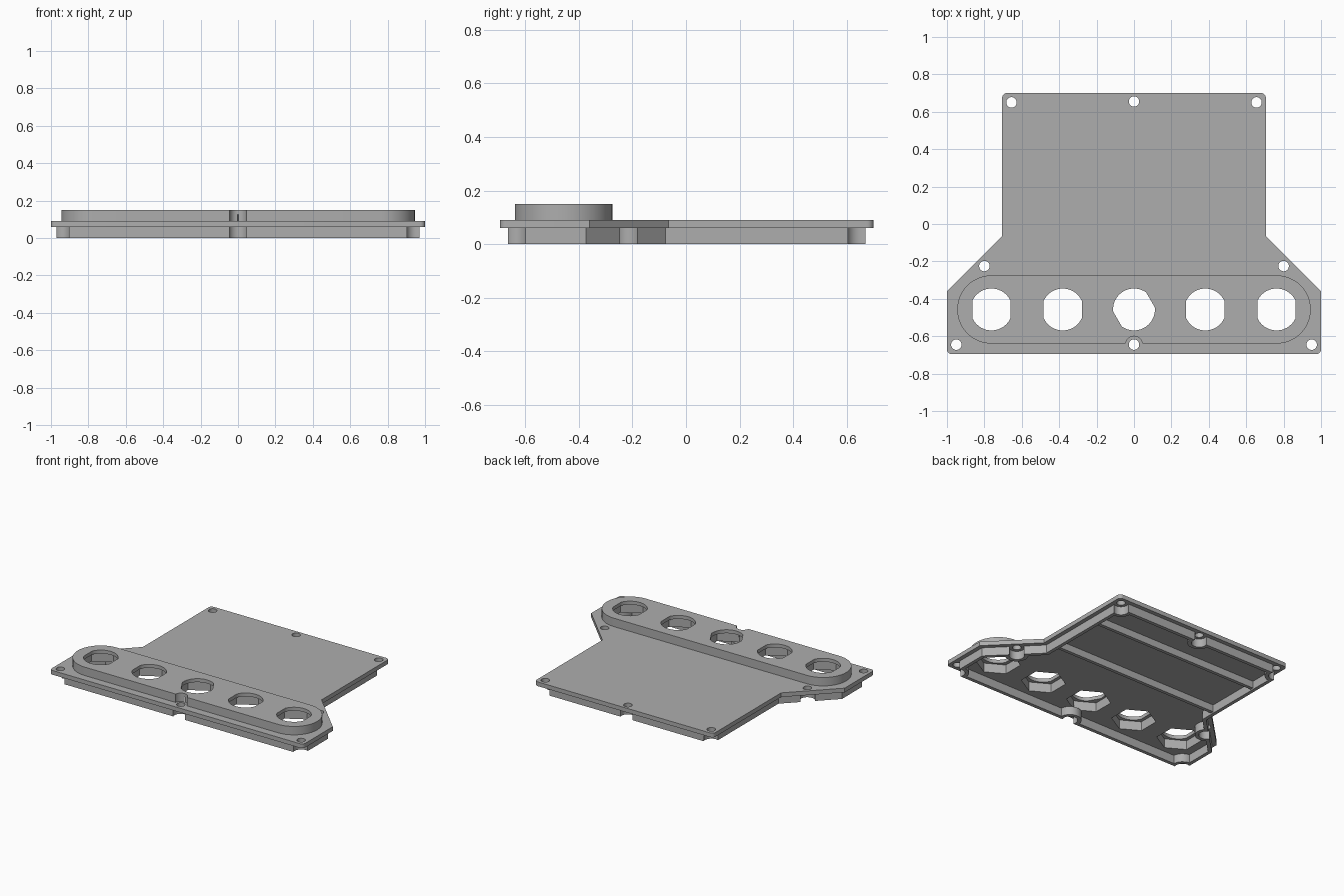
import bpy, bmesh
from math import sin, cos, pi, radians, sqrt, acos

cube = bpy.data.objects.get("Cube")
if cube:
    bpy.data.objects.remove(cube, do_unlink=True)

grey = bpy.data.materials.new("satin grey")
grey.use_nodes = True
colour = (0.42, 0.42, 0.42, 1)
grey.diffuse_color = colour
grey.node_tree.nodes["Principled BSDF"].inputs["Base Color"].default_value = colour


# 2D profiles
def arc(cx, cy, r, start, end, n=10):
    return [(cx + r * cos(start + (end - start) * i / n),
             cy + r * sin(start + (end - start) * i / n)) for i in range(n + 1)]


def circle(cx, cy, r, n=40):
    return arc(cx, cy, r, 0, 2 * pi, n)[:-1]


def outline(d):
    """Plate silhouette moved inwards by d."""
    side, neck, front, back, r = 1 - d, 0.705 - d, -0.695 + d, 0.70 - d, 0.025
    diagonal = 0.64 - d * sqrt(2)
    half = arc(side - r, front + r, r, -pi / 2, 0, 6)
    half += [(side, diagonal - side), (neck, diagonal - neck)]
    half += arc(neck - r, back - r, r, 0, pi / 2, 6)
    return half + [(-x, y) for x, y in reversed(half)]


def double_d(cx, cy, r, flat, turn):
    """Round hole with two opposite flats."""
    a = acos(flat / r)
    return (arc(cx, cy, r, turn + a, turn + pi - a, 18)
            + arc(cx, cy, r, turn + pi + a, turn + 2 * pi - a, 18))


# Solids
def prisms(name, profiles, z0, z1):
    bm = bmesh.new()
    for pts in profiles:
        face = bm.faces.new([bm.verts.new((x, y, z0)) for x, y in pts])
        new = bmesh.ops.extrude_face_region(bm, geom=[face])["geom"]
        bmesh.ops.translate(bm, vec=(0, 0, z1 - z0),
                            verts=[v for v in new if isinstance(v, bmesh.types.BMVert)])
    bmesh.ops.recalc_face_normals(bm, faces=bm.faces)
    mesh = bpy.data.meshes.new(name)
    bm.to_mesh(mesh)
    bm.free()
    mesh.materials.append(grey)
    ob = bpy.data.objects.new(name, mesh)
    bpy.context.collection.objects.link(ob)
    return ob


def activate(ob):
    bpy.ops.object.select_all(action="DESELECT")
    ob.select_set(True)
    bpy.context.view_layer.objects.active = ob


def cut(ob, profiles, z0, z1):
    cut_with(ob, prisms("cutter", profiles, z0, z1))


def cut_with(ob, cutter):
    cutter.hide_render = True
    mod = ob.modifiers.new("cut", "BOOLEAN")
    mod.operation, mod.solver, mod.object = "DIFFERENCE", "EXACT", cutter
    activate(ob)
    bpy.ops.object.modifier_apply(modifier=mod.name)
    bpy.data.objects.remove(cutter, do_unlink=True)


# Layout
screws = [(0, 0.655), (0, -0.645)]
for x, y in [(0.655, 0.65), (0.80, -0.225), (0.95, -0.645)]:
    screws += [(x, y), (-x, y)]
row_y = -0.457
buttons = [0.381 * i for i in range(-2, 3)]
pockets = [arc(x, row_y, 0.145, pi / 6, 2 * pi + pi / 6, 6)[:-1] for x in buttons]

# Flat cover plate with screw holes and nut pockets
plate = prisms("cover_plate", [outline(0)], 0.06, 0.09)
cut(plate, [circle(x, y, 0.028) for x, y in screws], 0, 0.2)
cut(plate, pockets, 0, 0.2)

# Raised rounded pad with flat-sided button holes
r, end = 0.182, 0.763
pad = prisms("button_pad", [arc(end, row_y, r, -pi / 2, pi / 2, 24)
                            + arc(-end, row_y, r, pi / 2, 3 * pi / 2, 24)], 0.09, 0.15)
cut(pad, [circle(0, -0.645, 0.045)], 0, 0.3)
cut(pad, pockets, 0, 0.125)
cut(pad, [double_d(x, row_y, 0.112, 0.102, radians(30) if abs(x) < 0.1 else 0)
          for x in buttons], 0, 0.3)

# Thin skirt under the plate, curving inside each screw
skirt = prisms("skirt_wall", [outline(0.03)], 0, 0.06)
cut(skirt, [circle(x, y, 0.05) for x, y in screws], -0.1, 0.2)
cavity = prisms("cavity", [outline(0.055)], -0.05, 0.1)
cut(cavity, [circle(x, y, 0.075) for x, y in screws], -0.1, 0.2)
cut_with(skirt, cavity)

# Stiffening ribs across the underside
parts = [plate, pad, skirt]
for name, y in [("rear_rib", 0.41), ("middle_rib", 0.01)]:
    w, t = 0.655, 0.012
    parts.append(prisms(name, [[(-w, y - t), (w, y - t), (w, y + t), (-w, y + t)]],
                        0.01, 0.06))

for ob in parts:
    activate(ob)
    bpy.ops.object.shade_smooth_by_angle(angle=radians(30))
